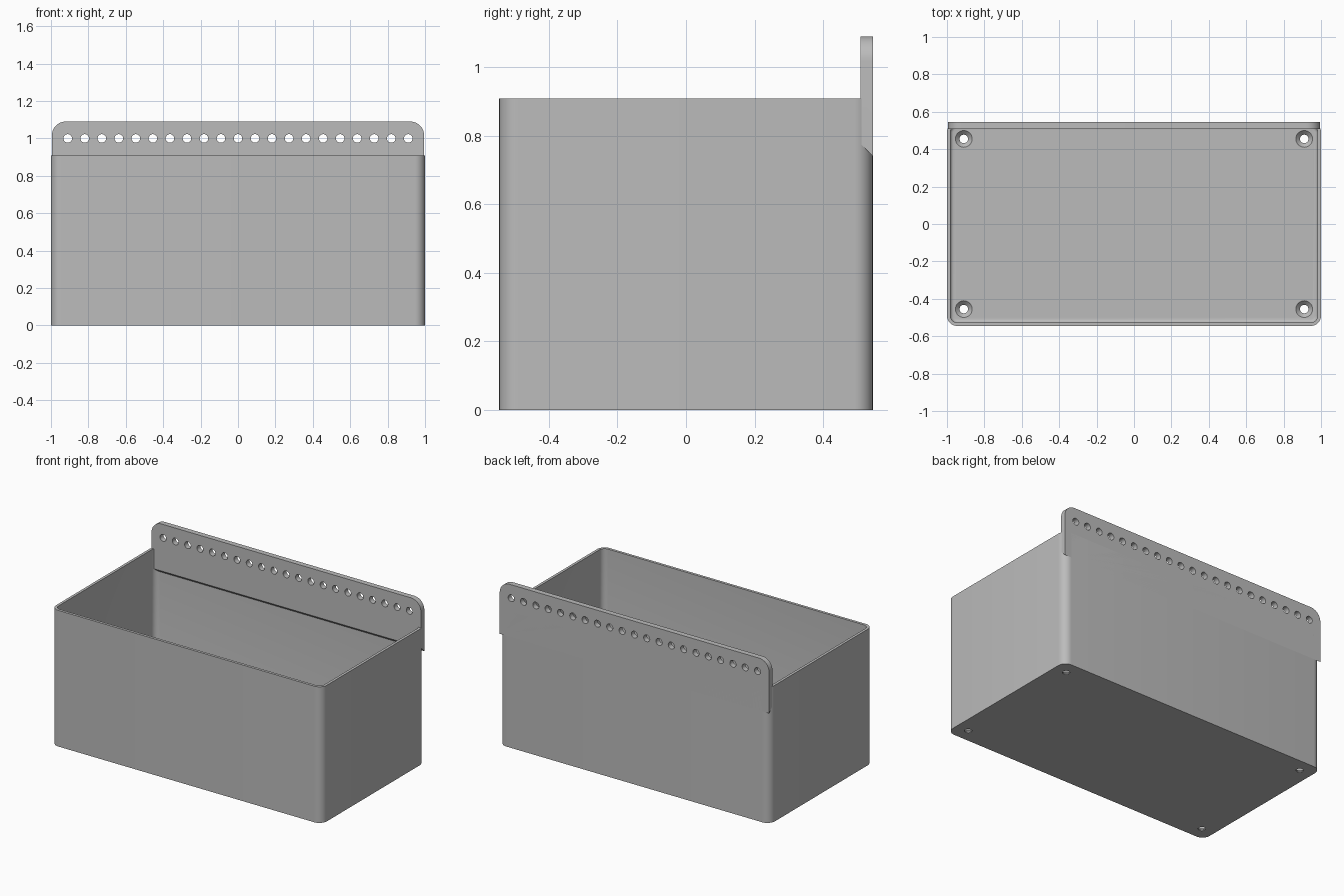
import bpy, bmesh
from math import sin, cos, pi

cube = bpy.data.objects.get("Cube")
if cube:
    bpy.data.objects.remove(cube, do_unlink=True)

HX, HY, HEIGHT = 1.0, 0.545, 0.909      # outer half width, half depth, box height
WALL, FLOOR, RADIUS = 0.018, 0.028, 0.055
HOLE, PITCH = 0.0228, 0.091

grey = bpy.data.materials.new("plain grey")
grey.use_nodes = True
colour = (0.5, 0.5, 0.5, 1)
grey.diffuse_color = colour
grey.node_tree.nodes["Principled BSDF"].inputs["Base Color"].default_value = colour


def arc(cx, cy, r, start, sweep, steps):
    """Points on an arc, ends included."""
    return [(cx + r * cos(start + sweep * i / steps),
             cy + r * sin(start + sweep * i / steps)) for i in range(steps + 1)]


def rounded(hx, hy, r):
    """Rectangle outline with four rounded corners."""
    pts = []
    for k, (sx, sy) in enumerate([(1, 1), (-1, 1), (-1, -1), (1, -1)]):
        pts += arc(sx * (hx - r), sy * (hy - r), r, k * pi / 2, pi / 2, 8)
    return pts


def circle(cx, cy, r):
    return arc(cx, cy, r, 0, 2 * pi, 32)[:-1]


def loft(bm, rings):
    """Skin equal rings of 3D points and cap both ends."""
    loops = [[bm.verts.new(p) for p in ring] for ring in rings]
    n = len(loops[0])
    for a, b in zip(loops, loops[1:]):
        for i in range(n):
            j = (i + 1) % n
            bm.faces.new((a[i], a[j], b[j], b[i]))
    bm.faces.new(loops[0][::-1])
    bm.faces.new(loops[-1])


def flat(pts, z):
    return [(x, y, z) for x, y in pts]


def upright(pts, y):
    return [(x, y, z) for x, z in pts]


def make(name, solids):
    bm = bmesh.new()
    for rings in solids:
        loft(bm, rings)
    bmesh.ops.recalc_face_normals(bm, faces=bm.faces)
    mesh = bpy.data.meshes.new(name)
    bm.to_mesh(mesh)
    bm.free()
    mesh.materials.append(grey)
    obj = bpy.data.objects.new(name, mesh)
    bpy.context.collection.objects.link(obj)
    return obj


def cut(obj, cutter):
    cutter.hide_render = True
    mod = obj.modifiers.new("cut", "BOOLEAN")
    mod.operation, mod.solver, mod.object = "DIFFERENCE", "EXACT", cutter
    bpy.context.view_layer.objects.active = obj
    bpy.ops.object.modifier_apply(modifier=mod.name)
    bpy.data.objects.remove(cutter, do_unlink=True)


# Box shell: the cavity has a small fillet around the floor
box = make("box", [[flat(rounded(HX, HY, RADIUS), z) for z in (0, HEIGHT)]])
fillet, cavity = 0.018, []
for i in range(5):
    a = i / 4 * pi / 2
    d = WALL + fillet * (1 - sin(a))
    cavity.append(flat(rounded(HX - d, HY - d, RADIUS - d),
                       FLOOR + fillet * (1 - cos(a))))
cavity.append(flat(rounded(HX - WALL, HY - WALL, RADIUS - WALL), HEIGHT + 0.1))
cut(box, make("cavity_cutter", [cavity]))

# Countersunk screw holes in the floor
screws = []
for sx in (-1, 1):
    for sy in (-1, 1):
        x, y = sx * 0.91, sy * 0.455
        screws.append([flat(circle(x, y, r), z) for r, z in
                       ((HOLE, -0.05), (HOLE, 0.006), (0.0448, FLOOR), (0.0448, 0.06))])
cut(box, make("screw_cutter", screws))

# Hanging plate on the back, with rounded top corners and a sloped underside
PX, BOTTOM, TOP, PR = 0.995, 0.74, 1.09, 0.073
top_edge = (arc(PX - PR, TOP - PR, PR, 0, pi / 2, 10)
            + arc(PR - PX, TOP - PR, PR, pi / 2, pi / 2, 10))


def plate_outline(bottom):
    return top_edge + [(-PX, bottom), (PX, bottom)]


plate = make("back_plate", [[upright(plate_outline(BOTTOM + 0.036), HY - 0.036),
                             upright(plate_outline(BOTTOM), HY)]])

# Row of holes along the plate
row = [[upright(circle(i * PITCH, 1.0, HOLE), y) for y in (HY - 0.1, HY + 0.1)]
       for i in range(-10, 11)]
cut(plate, make("row_cutter", row))

# Smooth the rounded corners, keep the edges sharp
bpy.ops.object.select_all(action="DESELECT")
for obj in (box, plate):
    obj.select_set(True)
bpy.context.view_layer.objects.active = box
bpy.ops.object.shade_smooth_by_angle(angle=pi / 6)
